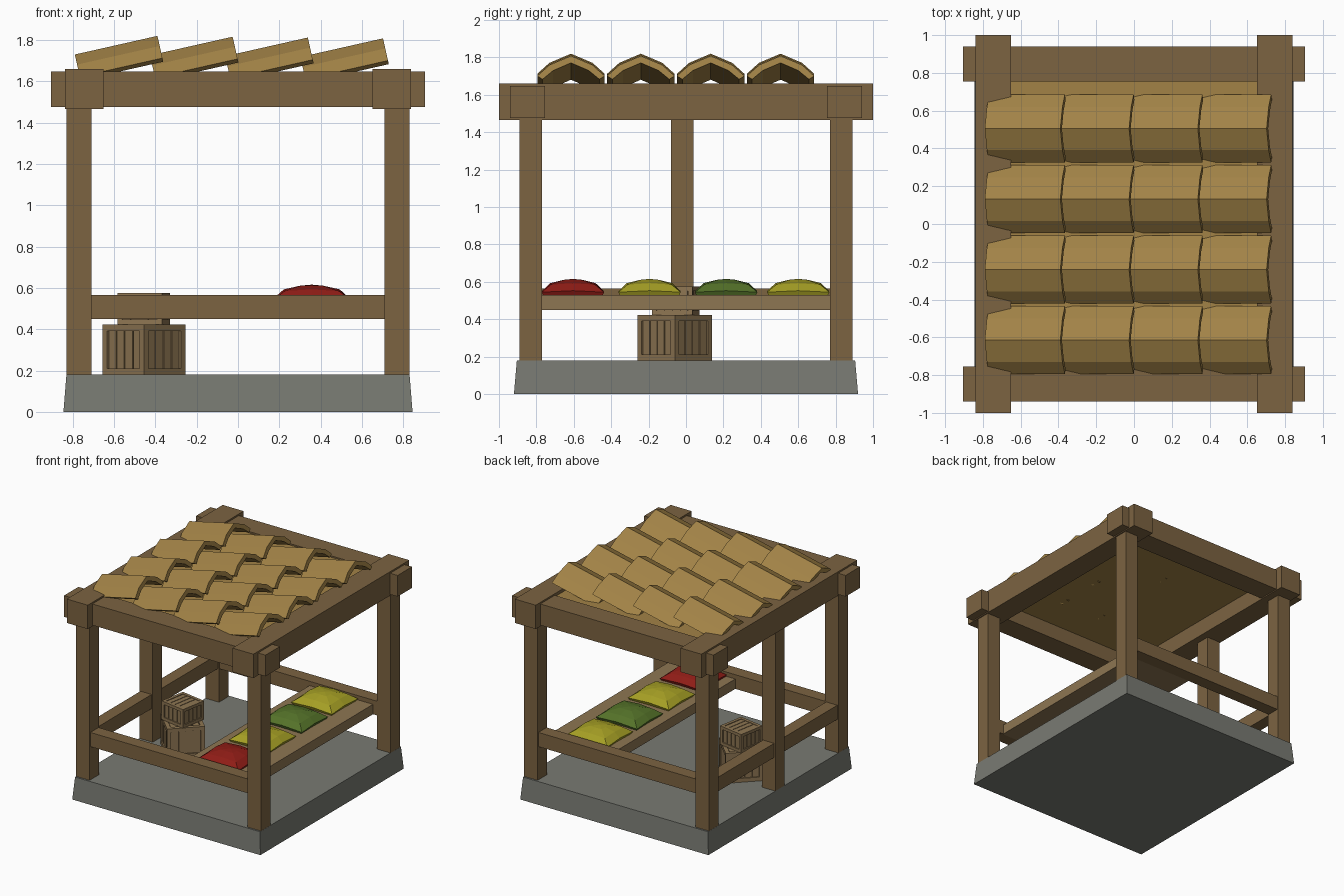
import bpy, bmesh, math
from mathutils import Matrix, Vector

if "Cube" in bpy.data.objects:
    bpy.data.objects.remove(bpy.data.objects["Cube"])


def material(name, r, g, b):
    m = bpy.data.materials.new(name)
    m.diffuse_color = (r, g, b, 1)
    m.use_nodes = True
    m.node_tree.nodes["Principled BSDF"].inputs["Base Color"].default_value = m.diffuse_color
    return m


WOOD = material("wood", 0.20, 0.125, 0.053)
PALE = material("pale_wood", 0.27, 0.18, 0.085)
TILE = material("clay_tile", 0.36, 0.225, 0.062)
STONE = material("stone", 0.19, 0.195, 0.17)
RED = material("red_cloth", 0.28, 0.012, 0.008)
YELLOW = material("yellow_cloth", 0.38, 0.35, 0.018)
GREEN = material("green_cloth", 0.09, 0.17, 0.022)


def add_box(bm, x, y, z):
    """Add a box given (min, max) pairs."""
    size = Vector((x[1] - x[0], y[1] - y[0], z[1] - z[0]))
    mid = Vector((sum(x) / 2, sum(y) / 2, sum(z) / 2))
    mat = Matrix.Translation(mid) @ Matrix.Diagonal((*size, 1))
    return bmesh.ops.create_cube(bm, size=1, matrix=mat)["verts"]


def finish(name, bm, mat):
    bmesh.ops.recalc_face_normals(bm, faces=bm.faces)
    me = bpy.data.meshes.new(name)
    bm.to_mesh(me)
    bm.free()
    me.materials.append(mat)
    ob = bpy.data.objects.new(name, me)
    bpy.context.collection.objects.link(ob)
    return ob


def box(name, x, y, z, mat):
    bm = bmesh.new()
    add_box(bm, x, y, z)
    return finish(name, bm, mat)


# Stone base, slightly tapered
bm = bmesh.new()
for v in add_box(bm, (-0.845, 0.845), (-0.92, 0.92), (0, 0.18)):
    if v.co.z > 0.1:
        v.co.x *= 0.983
        v.co.y *= 0.983
finish("stone_base", bm, STONE)

# Corner posts and the middle post on the left side
for sx, side in ((-1, "left"), (1, "right")):
    for sy, end in ((-1, "front"), (1, "back")):
        x = sorted((sx * 0.71, sx * 0.83))
        y = sorted((sy * 0.77, sy * 0.89))
        box(f"{end}_{side}_post", x, y, (0.17, 1.55), WOOD)
box("middle_left_post", (-0.83, -0.71), (-0.08, 0.04), (0.17, 1.55), WOOD)

# Top beams crossing at the corners
for s, end in ((-1, "front"), (1, "back")):
    box(f"{end}_beam", (-0.905, 0.905), sorted((s * 0.755, s * 0.94)), (1.475, 1.647), WOOD)
for s, side in ((-1, "left"), (1, "right")):
    box(f"{side}_beam", sorted((s * 0.65, s * 0.838)), (-1, 1), (1.466, 1.66), WOOD)

# Lower rails on front, back and left
for s, end in ((-1, "front"), (1, "back")):
    box(f"{end}_rail", (-0.74, 0.74), sorted((s * 0.775, s * 0.88)), (0.45, 0.565), WOOD)
box("left_rail", (-0.82, -0.72), (-0.80, 0.80), (0.45, 0.565), WOOD)

# Display shelf on the open right side
box("display_shelf", (0.10, 0.67), (-0.78, 0.78), (0.45, 0.53), PALE)


# Faceted sacks of goods, built from eight-sided rings
def sack(name, cy, mat):
    bm = bmesh.new()
    rings = []
    for hx, hy, z, pinch in ((0.175, 0.160, 0.52, 0.95), (0.19, 0.172, 0.545, 0.95),
                             (0.135, 0.122, 0.585, 1.0), (0.055, 0.05, 0.611, 1.0)):
        ring = []
        for u, v in ((-1, -1), (0, -1), (1, -1), (1, 0), (1, 1), (0, 1), (-1, 1), (-1, 0)):
            k = pinch if u * v == 0 else 0.97
            lift = 0.008 if u * v == 0 and z > 0.53 and z < 0.6 else 0
            ring.append(bm.verts.new((0.357 + u * hx * k, cy + v * hy * k, z + lift)))
        rings.append(ring)
    for a, b in zip(rings, rings[1:]):
        for i in range(8):
            j = (i + 1) % 8
            bm.faces.new((a[i], a[j], b[j], b[i]))
    bm.faces.new(rings[0][::-1])
    top = bm.verts.new((0.357, cy, 0.616))
    for i in range(8):
        bm.faces.new((rings[-1][i], rings[-1][(i + 1) % 8], top))
    finish(name, bm, mat)


for i, (cy, mat) in enumerate(((-0.605, RED), (-0.195, YELLOW), (0.215, GREEN), (0.60, YELLOW))):
    sack(f"goods_sack_{i + 1}", cy, mat)


# Crates: inner body, corner uprights, rims, side planks and lid slats
def crate(name, s, h, loc, angle):
    bm = bmesh.new()
    r, t = s / 2, s * 0.11
    core = r - t * 0.55
    add_box(bm, (-core, core), (-core, core), (0.005, h - t * 0.5))
    for sx in (-1, 1):
        for sy in (-1, 1):
            add_box(bm, sorted((sx * (r - t), sx * r)), sorted((sy * (r - t), sy * r)), (0, h))
    for z in (0, h - t):
        for sg in (-1, 1):
            span = sorted((sg * (r - t), sg * r))
            add_box(bm, (t - r, r - t), span, (z, z + t))
            add_box(bm, span, (t - r, r - t), (z, z + t))
    w = 2 * (r - t) / 4
    for i in range(4):
        a = t - r + w * (i + 0.06)
        b = a + w * 0.88
        add_box(bm, (a, b), (t - r, r - t), (h - t * 0.6, h - t * 0.15))
        for sg in (-1, 1):
            span = sorted((sg * core * 0.9, sg * (r - t * 0.3)))
            add_box(bm, (a, b), span, (t, h - t))
            add_box(bm, span, (a, b), (t, h - t))
    ob = finish(name, bm, PALE)
    ob.location = loc
    ob.rotation_euler.z = angle


crate("large_crate", 0.283, 0.243, (-0.455, -0.06, 0.18), math.radians(45))
crate("small_crate", 0.22, 0.152, (-0.457, -0.055, 0.423), math.radians(-10))

# Flat roof deck under the tiles
box("roof_deck", (-0.66, 0.66), (-0.77, 0.77), (1.60, 1.635), TILE)

# Arched roof tile: one shared mesh, apex line on the local x axis
outer = [(-0.18, -0.11), (-0.115, -0.05), (0, 0), (0.115, -0.05), (0.18, -0.11)]
inner = [(0.152, -0.128), (0.095, -0.08), (0, -0.038), (-0.095, -0.08), (-0.152, -0.128)]
LENGTH = 0.41
bm = bmesh.new()
ends = [[bm.verts.new((x, y, z)) for y, z in outer + inner] for x in (0, LENGTH)]
for i in range(10):
    j = (i + 1) % 10
    bm.faces.new((ends[0][i], ends[0][j], ends[1][j], ends[1][i]))
for e in ends:
    for i in range(4):
        bm.faces.new((e[i], e[i + 1], e[8 - i], e[9 - i]))
first = finish("roof_tile_1_1", bm, TILE)

# Four rows of four overlapping tiles, each tipped up towards +x
for row in range(4):
    for col in range(4):
        ob = first
        if row or col:
            ob = bpy.data.objects.new(f"roof_tile_{row + 1}_{col + 1}", first.data)
            bpy.context.collection.objects.link(ob)
        ob.location = (-0.79 + 0.364 * col, -0.615 + 0.3735 * row, 1.73 - 0.004 * col)
        ob.rotation_euler.y = -math.radians(12.7)
